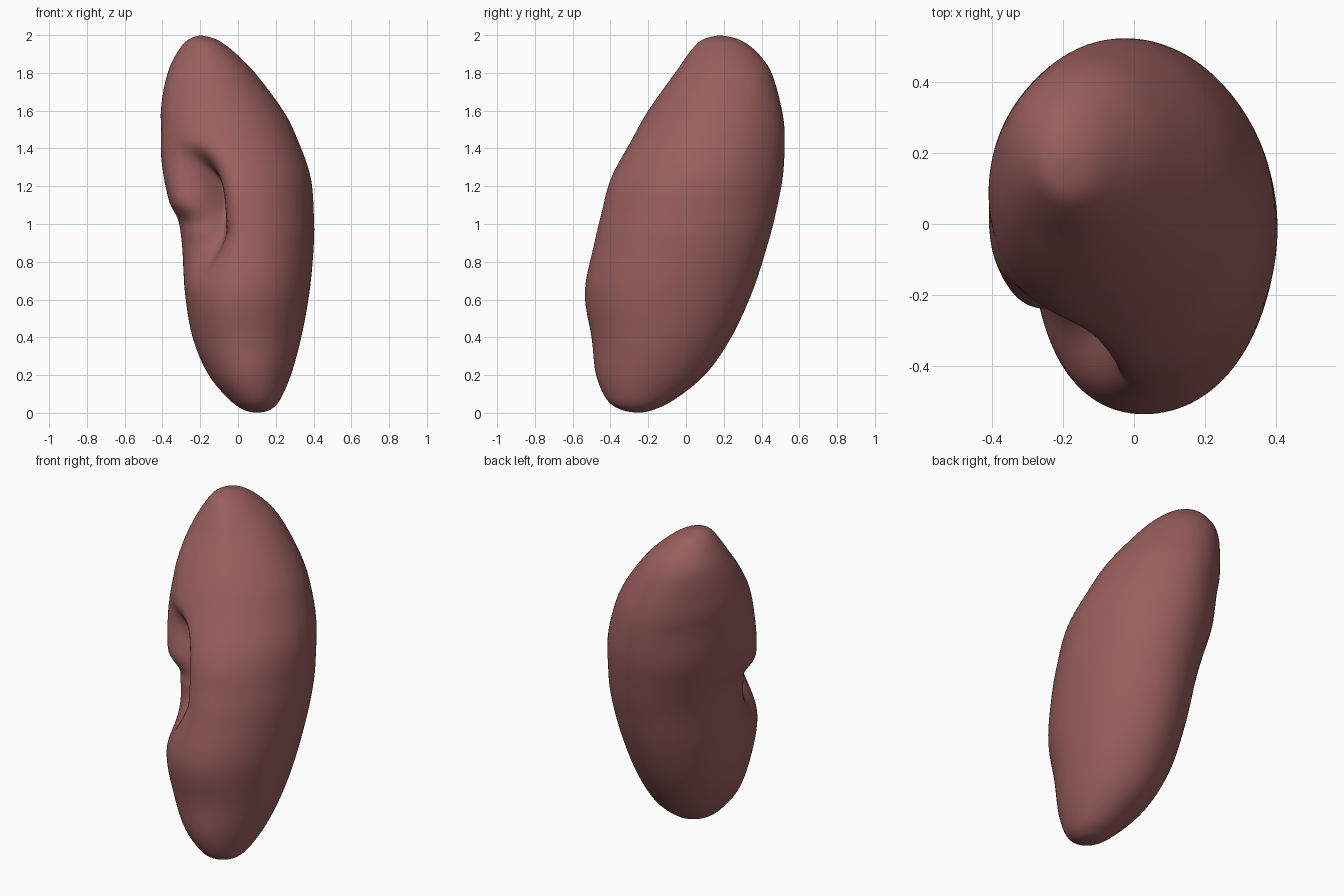
import bpy, bmesh, math

if "Cube" in bpy.data.objects:
    bpy.data.objects.remove(bpy.data.objects["Cube"])

# Horizontal sections: z, x_min, x_max, y_min, y_max
SECTIONS = [
    (0.0, .10, .10, -.25, -.25), (.014, .035, .165, -.335, -.18),
    (.065, -.04, .22, -.415, -.07), (.20, -.155, .28, -.475, .10),
    (.40, -.24, .335, -.495, .24), (.65, -.282, .38, -.53, .355),
    (.90, -.298, .402, -.485, .435), (1.05, -.32, .402, -.45, .475),
    (1.25, -.362, .385, -.395, .515),
    (1.45, -.388, .315, -.28, .53), (1.6, -.40, .24, -.195, .515),
    (1.8, -.368, .09, -.055, .455), (1.91, -.32, -.02, .02, .375),
    (1.975, -.265, -.11, .085, .285), (2.0, -.20, -.20, .18, .18)]
SIDES, STEPS = 144, 9


def catmull(a, b, c, d, t):
    return tuple(.5 * (2 * q + (r - p) * t + (2 * p - 5 * q + 4 * r - s) * t * t
                       + (3 * q - p - 3 * r + s) * t ** 3)
                 for p, q, r, s in zip(a, b, c, d))


def bump(value, centre, low, high):
    return math.exp(-.5 * ((value - centre) / (low if value < centre else high)) ** 2)


def ramp(value, a, b):
    t = min(1, max(0, (value - a) / (b - a)))
    return t * t * (3 - 2 * t)


def hilum(deg, z):
    # Cleft facing front left, running down and round to the left side
    window = ramp(z, .64, .98) * (1 - ramp(z, 1.2, 1.45))
    centre = 236 - 75 * max(0, .95 - z)
    cleft = .40 * window * bump(deg, centre, 16 - 5 * ramp(z, .98, 1.15), 10)
    # Small deep opening inside the cleft
    pit = .20 * bump(deg, 238, 7, 7) * bump(z, 1.17, .09, .07)
    # Overhanging lip of the upper lobe and swelling of the lower lobe
    lip = .13 * bump(deg, 204, 20, 12) * ramp(z, 1.0, 1.12) * (1 - ramp(z, 1.3, 1.55))
    swell = .055 * bump(deg, 235, 22, 22) * bump(z, .55, .22, .13)
    # Upper lobe: fuller at front left, flatter at back left
    full = .11 * bump(deg, 220, 24, 24) * ramp(z, 1.28, 1.5) * (1 - ramp(z, 1.7, 1.97))
    flat = .07 * bump(deg, 135, 26, 26) * ramp(z, 1.2, 1.5) * (1 - ramp(z, 1.6, 1.95))
    # Slightly flattened outer back right
    outer = .03 * bump(deg, 45, 22, 22) * ramp(z, .8, 1.2) * (1 - ramp(z, 1.5, 1.9))
    return 1 - cleft - pit + lip + swell + full - flat - outer


rows = []
for i in range(len(SECTIONS) - 1):
    quad = [SECTIONS[min(max(i + k, 0), len(SECTIONS) - 1)] for k in (-1, 0, 1, 2)]
    rows += [catmull(*quad, j / STEPS) for j in range(STEPS)]
rows = rows[2:-1]

# Kidney body: lofted rings closed with a pole at each end
bm = bmesh.new()
bottom = bm.verts.new((.10, -.25, 0))
top = bm.verts.new((-.20, .18, 2))
rings = []
for z, x0, x1, y0, y1 in rows:
    ring = []
    for k in range(SIDES):
        a = 2 * math.pi * k / SIDES
        f = hilum(math.degrees(a), z)
        ring.append(bm.verts.new(((x0 + x1) / 2 + (x1 - x0) / 2 * math.cos(a) * f,
                                  (y0 + y1) / 2 + (y1 - y0) / 2 * math.sin(a) * f,
                                  min(2, max(0, z)))))
    rings.append(ring)
for lo, hi in zip(rings, rings[1:]):
    for k in range(SIDES):
        n = (k + 1) % SIDES
        bm.faces.new((lo[k], lo[n], hi[n], hi[k]))
for k in range(SIDES):
    n = (k + 1) % SIDES
    bm.faces.new((bottom, rings[0][n], rings[0][k]))
    bm.faces.new((top, rings[-1][k], rings[-1][n]))
for face in bm.faces:
    face.smooth = True
bmesh.ops.recalc_face_normals(bm, faces=bm.faces)
mesh = bpy.data.meshes.new("kidney_body")
bm.to_mesh(mesh)
bm.free()
body = bpy.data.objects.new("kidney_body", mesh)
bpy.context.collection.objects.link(body)

# Soften the section transitions
smooth = body.modifiers.new("soften", 'SMOOTH')
smooth.factor = .5
smooth.iterations = 5

# Tissue colour
mat = bpy.data.materials.new("tissue_red")
mat.diffuse_color = (.32, .115, .11, 1)
mat.use_nodes = True
mat.node_tree.nodes["Principled BSDF"].inputs["Base Color"].default_value = mat.diffuse_color
mesh.materials.append(mat)
